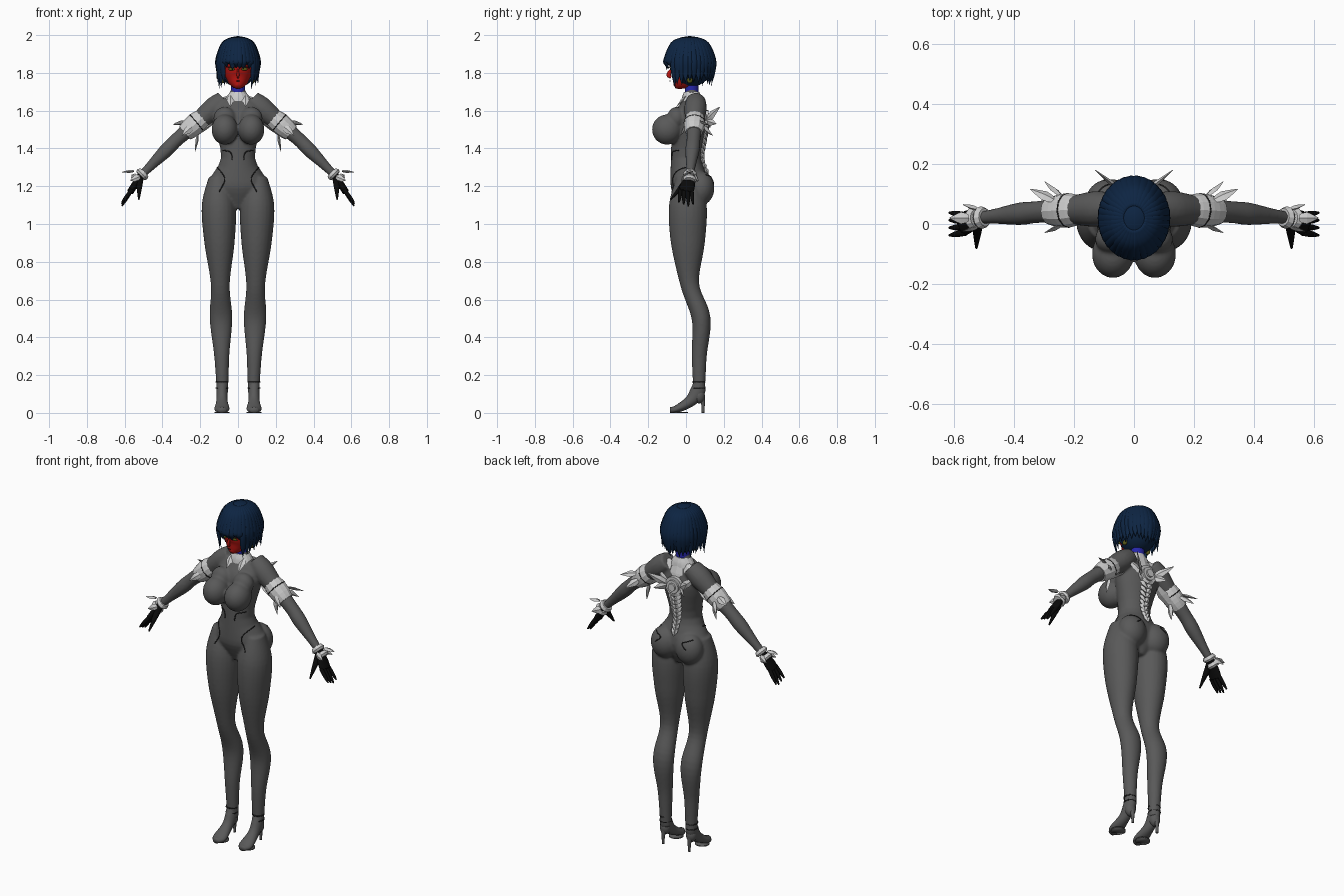
import bpy, bmesh, math, random
from mathutils import Vector, Matrix
from mathutils.bvhtree import BVHTree

random.seed(4)
if "Cube" in bpy.data.objects:
    bpy.data.objects.remove(bpy.data.objects["Cube"])


def material(name, *colour):
    mat = bpy.data.materials.new(name)
    mat.use_nodes = True
    mat.diffuse_color = (*colour, 1)
    mat.node_tree.nodes["Principled BSDF"].inputs["Base Color"].default_value = (*colour, 1)
    return mat


SUIT = material("suit grey", .1, .1, .1)
ARMOUR = material("armour white", .6, .6, .6)
HAIR = material("hair navy", .004, .018, .055)
FACE = material("face red", .5, .008, .006)
NECK = material("neck ring blue", .02, .02, .4)
GLOVE = material("glove black", .003, .003, .003)
SEAM = material("seam dark", .015, .015, .015)
OLIVE = material("olive", .1, .1, .01)
X, Y, Z = Matrix.Identity(3)
SHOULDER, ELBOW, WRIST = Vector((.13, .05, 1.61)), Vector((.32, .04, 1.45)), Vector((.52, .02, 1.25))
HEAD, HAIR_SIZE = Vector((0, .02, 1.86)), Vector((.11, .13, .14))


def finish(name, bm, mat, smooth):
    bmesh.ops.recalc_face_normals(bm, faces=bm.faces)
    mesh = bpy.data.meshes.new(name)
    bm.to_mesh(mesh)
    bm.free()
    mesh.materials.append(mat)
    for polygon in mesh.polygons:
        polygon.use_smooth = smooth
    obj = bpy.data.objects.new(name, mesh)
    bpy.context.collection.objects.link(obj)
    return obj


def spline(points, steps):
    """Catmull-Rom curve through rows of numbers."""
    out, last = [], len(points) - 1
    for i in range(last):
        rows = [points[min(max(i + j, 0), last)] for j in (-1, 0, 1, 2)]
        for s in range(steps):
            t = s / steps
            out.append([b + (c - a) * t / 2 + (a - 2.5 * b + 2 * c - d / 2) * t * t
                        + (3 * b - a - 3 * c + d) / 2 * t ** 3 for a, b, c, d in zip(*rows)])
    return out + [list(points[-1])]


def tube(bm, points, hint=X, sides=16, steps=4, mirror=1):
    """Loft ellipses along (x, y, z, width, depth) rows; width lies along the hint."""
    rows = spline(points, steps)
    centres = [Vector((row[0] * mirror, row[1], row[2])) for row in rows]
    hint = Vector((hint[0] * mirror, hint[1], hint[2]))
    rings = []
    for i, (*_, width, depth) in enumerate(rows):
        tangent = (centres[min(i + 1, len(rows) - 1)] - centres[max(i - 1, 0)]).normalized()
        across = (hint - tangent * hint.dot(tangent)).normalized() 
        normal = tangent.cross(across)
        rings.append([])
        for j in range(sides):
            angle = math.tau * j / sides
            rings[-1].append(bm.verts.new(centres[i] + across * max(width, .001) * math.cos(angle)
                                          + normal * max(depth, .001) * math.sin(angle)))
    for low, high in zip(rings, rings[1:]):
        for j in range(sides):
            k = (j + 1) % sides
            bm.faces.new((low[j], low[k], high[k], high[j]))
    bm.faces.new(rings[0])
    bm.faces.new(rings[-1])


def column(bm, x, rows, mirror=1, lean=0, **options):
    """Tube from (y, z, width, depth) rows at one x, leaning outward with height."""
    tube(bm, [(x + lean * z, y, z, w, d) for y, z, w, d in rows], mirror=mirror, **options)


def limb(start, end, *stations):
    """Round rows at (fraction, radius) stations between two joints."""
    return [(*start.lerp(end, t), r, r) for t, r in stations]


def ball(bm, centre, size, mirror=1):
    place = Matrix.Translation((centre[0] * mirror, centre[1], centre[2]))
    bmesh.ops.create_uvsphere(bm, u_segments=32, v_segments=16, radius=1,
                              matrix=place @ Matrix.Diagonal((*size, 1)))


def fin(bm, root, tip, width, hint=X, mirror=1, thick=.008):
    """Flat pointed blade."""
    root, tip = Vector(root), Vector(tip)
    rows = [(*root.lerp(tip, t), width * f, thick * f) for t, f in ((0, .5), (.4, 1), (1, 0))]
    tube(bm, rows, hint, 4, 2, mirror)


def part(name, mat, build, smooth=True):
    """Central part."""
    bm = bmesh.new()
    build(bm)
    return finish(name, bm, mat, smooth)


def pair(name, mat, build, smooth=True):
    """Left and right copies of a part."""
    for mirror, prefix in ((1, "left_"), (-1, "right_")):
        part(prefix + name, mat, lambda bm: build(bm, mirror), smooth)


# Suited body: torso, bust, hips, legs and arms fused into one skin
def flesh(bm):
    column(bm, 0, [(.02, 1.08, .04, .05), (.02, 1.2, .16, .1), (0, 1.35, .09, .08), (.02, 1.55, .13, .09),
                   (.03, 1.63, .12, .06), (.03, 1.67, .06, .04), (.03, 1.73, .03, .03)], sides=32)
    for m in (1, -1):
        column(bm, .08, [(.01, 1.25, .05, .06), (.01, 1.1, .09, .1), (.01, .9, .08, .09),
                         (.02, .68, .05, .05), (.08, .5, .06, .05), (.07, .3, .04, .04),
                         (.07, .1, .03, .03)], m, .02, sides=24, steps=6)
        tube(bm, limb(SHOULDER, ELBOW, (-.3, .05), (0, .06), (.5, .045), (1, .037))
             + limb(ELBOW, WRIST, (.3, .038), (.7, .026), (1, .02)), Y, mirror=m)
        ball(bm, (.07, -.1, 1.5), (.07, .08, .08), m)
        ball(bm, (.07, -.05, 1.56), (.06, .05, .06), m)
        ball(bm, (.08, .08, 1.19), (.08, .07, .09), m)


raw = part("body_raw", SUIT, flesh)
fuse = raw.modifiers.new("fuse", "REMESH")
fuse.mode, fuse.voxel_size = "VOXEL", .007
soften = raw.modifiers.new("soften", "SMOOTH")
soften.iterations = 6
depsgraph = bpy.context.evaluated_depsgraph_get()
skin = bpy.data.meshes.new_from_object(raw.evaluated_get(depsgraph))
bpy.data.objects.remove(raw)
bpy.context.collection.objects.link(bpy.data.objects.new("suit_body", skin))
for polygon in skin.polygons:
    polygon.use_smooth = True
surface = BVHTree.FromPolygons([v.co for v in skin.vertices], [p.vertices for p in skin.polygons])


def on_skin(x, z, facing):
    """Point on the body seen from the front (-1) or back (1)."""
    return surface.ray_cast(Vector((x, facing, z)), Y * -facing)[0] or Vector((x, 0, z))


# Suit seams laid on the skin
def seam(name, facing, *knots):
    def build(bm, mirror):
        rows = [(*on_skin(x, z, facing), .003, .003) for x, z in spline(knots, 6)]
        tube(bm, rows, Y + Z / 4, 6, 1, mirror)
    pair(name, SEAM, build)


seam("waist_seam", -1, (.08, 1.39), (.04, 1.38), (.03, 1.34))
seam("hip_seam", -1, (.11, 1.3), (.07, 1.24), (.1, 1.17))
seam("back_seam", 1, (.12, 1.26), (.07, 1.24), (.1, 1.21))


# High-heeled shoes
def shoe(bm, m):
    column(bm, .085, [(.07, .16, .03, .03), (.06, .11, .03, .04), (.02, .06, .03, .03),
                      (-.05, .02, .04, .02), (-.085, .015, .02, .015)], m)
    ball(bm, (.085, .07, .09), (.03, .03, .04), m)
    column(bm, .085, [(.08, .09, .02, .02), (.09, .05, .01, .01), (.09, 0, .007, .007)], m)
    column(bm, .085, [(-.03, .006, .04, .04), (-.03, 0, .04, .04)], m)


def shoe_strap(bm, m):
    for z in (.13, .16):
        column(bm, .085, [(.067, z, .034, .036), (.067, z + .005, .034, .036)], m, steps=1)


pair("shoe", SUIT, shoe)
pair("shoe_straps", SEAM, shoe_strap)


# Gloved hands
def hand(bm, m):
    palm, knuckles = WRIST, Vector((.57, 0, 1.17))
    rows = limb(palm, knuckles, (-.1, .022), (.4, .036), (.8, .04), (1, .035))
    tube(bm, [(*row[:4], .018) for row in rows], Y, mirror=m)
    for i in range(4):
        spread = 1.5 - i
        start = knuckles + Y * spread * .02
        tip = Vector((.615, spread * .025, 1.095 + abs(spread - .5) * .01))
        tube(bm, limb(start, tip, (-.2, .011), (.5, .01), (1, .004)), Y, 10, mirror=m)
    tube(bm, limb(palm, Vector((.525, -.08, 1.13)), (.1, .02), (.5, .014), (1, .004)), sides=10, mirror=m)


pair("glove", GLOVE, hand)


# Wrist cuffs: two flared bands with blades around them
def cuff(bm, m):
    for start in (-.12, .02):
        tube(bm, limb(ELBOW, WRIST, (1 + start, .03), (1.06 + start, .038), (1.1 + start, .03)),
             Y, 12, 1, m)
    for way in (Y, -Y, X + Z):
        root = WRIST + way * .03
        fin(bm, root, root + way * .015 + Vector((.05, 0, -.02)), .02, way.cross(X - Z), m)


pair("wrist_cuff", ARMOUR, cuff, False)


# Upper arm guards with blades fanned around the arm
def arm_guard(bm, m):
    axis = (ELBOW - SHOULDER).normalized()
    up = axis.cross(Y) * -1
    centre = SHOULDER.lerp(ELBOW, .6)
    tube(bm, limb(SHOULDER, ELBOW, (.3, .05), (.45, .057), (.65, .054), (.8, .045)), Y, 12, 2, m)
    fin(bm, centre + up * .05, centre + up * .06 - axis * .16, .035, Y, m)
    for way, reach in ((up, .06), (Y, .05), (Y - up, .04), (-Y, .02)):
        root = centre + way.normalized() * .05
        fin(bm, root, root + way * reach + axis * .07, .02, way.cross(axis), m)


pair("arm_guard", ARMOUR, arm_guard, False)
pair("arm_guard_groove", SEAM, lambda bm, m: tube(
    bm, limb(SHOULDER, ELBOW, (.46, .058), (.48, .058)), Y, 12, 1, m))


# Neck ring and collar plates
def collar(bm):
    column(bm, 0, [(.03, 1.65, .075, .055), (.03, 1.675, .06, .05), (.03, 1.7, .04, .04)])
    for m in (1, -1):
        fin(bm, (.04, 0, 1.68), (.04, -.05, 1.62), .02, X, m)
        fin(bm, (.05, .06, 1.67), (.1, .1, 1.61), .03, X, m)


part("collar_plates", ARMOUR, collar, False)
part("neck_ring", NECK, lambda bm: column(bm, 0, [(.03, 1.69, .038, .036), (.03, 1.75, .037, .036)]))


# Back armour: stepped hub, blades and a tapering row of vertebrae
def back(bm):
    hub = on_skin(0, 1.55, 1)
    for step in range(1, 4):
        radius = .07 - step * .016
        tube(bm, [(*(hub - Y * .03), radius, radius), (*(hub + Y * step * .01), radius, radius)], steps=1)
    fin(bm, (0, .07, 1.68), hub + Y * .01 - Z * .03, .04)
    for m in (1, -1):
        for tip in ((.13, .09, 1.62), (.13, .18, 1.62), (.1, .16, 1.53)):
            fin(bm, hub + X * .04, tip, .022, Z, m)
        for i in range(10):
            width = .035 - i * .002
            bone = on_skin(0, 1.51 - i * .026, 1)
            fin(bm, bone + X * width + Z * .02, bone + Y * .015 - Z * .02, width * .6, X, m, .012)


part("back_spine", ARMOUR, back, False)


# Head and features
def face(bm):
    column(bm, 0, [(-.06, 1.727, .012, .012), (-.045, 1.74, .035, .034), (-.02, 1.77, .06, .07),
                   (0, 1.82, .077, .085), (0, 1.9, .07, .08), (0, 1.95, .03, .03)], sides=32)
    column(bm, 0, [(-.08, 1.82, .004, .004), (-.092, 1.79, .007, .012), (-.08, 1.775, .005, .006)])


def eyelid(bm, m):
    tube(bm, [(x, -.088 + x * x * 5, 1.832, .003, .003) for x in (.014, .034, .054)], Z, 8, mirror=m)


part("face", FACE, face)
pair("eye", OLIVE, lambda bm, m: ball(bm, (.034, -.08, 1.82), (.017, .005, .008), m))
pair("eyelid", SEAM, eyelid)
part("mouth", SEAM, lambda bm: ball(bm, (0, -.085, 1.757), (.012, .004, .002)))
pair("ear_stud", OLIVE, lambda bm, m: ball(bm, (.08, .02, 1.76), (.01, .015, .015), m))


# Bobbed hair: a cap with an open front, overlaid with pointed locks
def hair_cap(bm):
    ball(bm, HEAD, HAIR_SIZE - Vector((0, 0, .005)))
    centres = {f: f.calc_center_median() for f in bm.faces}
    open_front = [f for f, c in centres.items() if c.y < -.02 and c.z < HEAD.z]
    bmesh.ops.delete(bm, geom=open_front, context="FACES")


def hair_locks(bm):
    count = 34
    for i in range(count):
        angle = math.tau * (i + .5) / count
        out = Vector((math.sin(angle), -math.cos(angle), 0))
        turn = min(angle, math.tau - angle)
        end = 1.825 if turn < .7 else 1.72 if turn < 1.3 else 1.74
        end += random.uniform(-.01, .02)
        width = random.uniform(.018, .024)
        flick = random.uniform(.82, 1.02)
        rows = []
        for spread, z, taper in ((.3, 1.985, .5), (.72, 1.955, .9), (1, 1.87, 1),
                                 (.97, (1.87 + end) / 2, .85), (flick, end, 0)):
            place = HEAD + out * HAIR_SIZE * spread
            rows.append((place.x, place.y, z, width * taper, .01 * taper))
        tube(bm, rows, Z.cross(out), 8)


part("hair_cap", HAIR, hair_cap)
part("hair_locks", HAIR, hair_locks)
